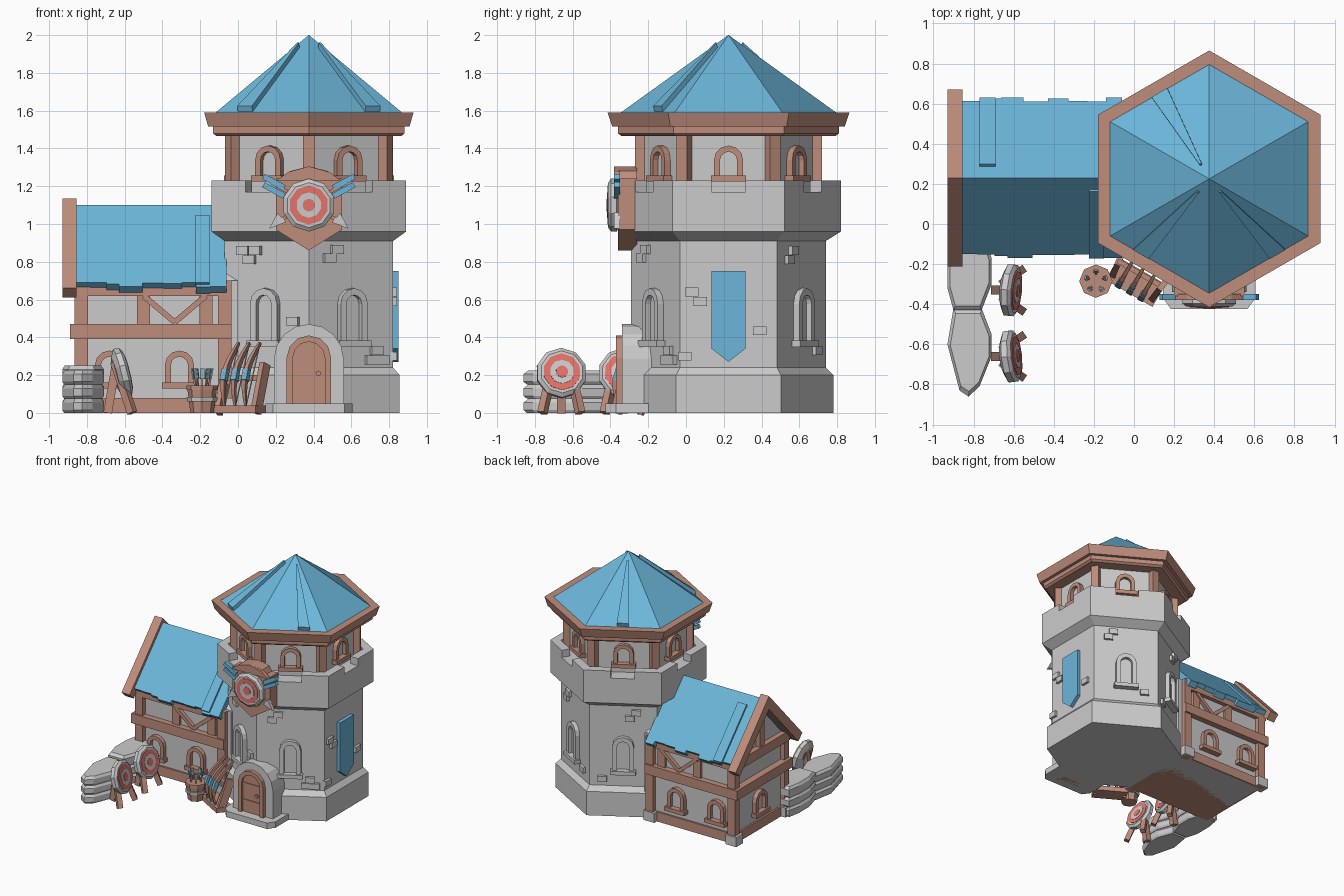
import bpy, bmesh, random
from math import sin, cos, pi, radians, sqrt
from mathutils import Vector, Matrix

if "Cube" in bpy.data.objects:
    bpy.data.objects.remove(bpy.data.objects["Cube"])

random.seed(4)

def material(name, r, g, b):
    m = bpy.data.materials.new(name)
    m.diffuse_color = (r, g, b, 1)
    m.use_nodes = True
    m.node_tree.nodes["Principled BSDF"].inputs["Base Color"].default_value = m.diffuse_color
    return m

WOOD = material("wood", .52, .27, .2)
BLUE = material("blue", .15, .47, .7)
WHITE = material("plaster", .8, .82, .8)
RED = material("red", .78, .17, .14)
C = Vector((.375, .225, 0))                      # tower centre
I = Matrix.Identity(4)

def frame(deg, o):
    """Local x = right seen from outside, y = up, z = outward."""
    a = radians(deg)
    cols = [(-sin(a), cos(a), 0, 0), (0, 0, 1, 0), (cos(a), sin(a), 0, 0), (*o, 1)]
    return Matrix(cols).transposed()

def face(deg, apothem):
    a = radians(deg)
    return frame(deg, C + Vector((cos(a), sin(a), 0)) * apothem)

def loft(name, rings, mat=None, M=I):
    bm = bmesh.new()
    vs = [[bm.verts.new(M @ Vector(p)) for p in r] for r in rings]
    n = len(rings[0])
    for a, b in zip(vs, vs[1:]):
        for i in range(n):
            bm.faces.new((a[i], a[(i + 1) % n], b[(i + 1) % n], b[i]))
    bm.faces.new(vs[0][::-1])
    bm.faces.new(vs[-1])
    bmesh.ops.recalc_face_normals(bm, faces=bm.faces)
    me = bpy.data.meshes.new(name)
    bm.to_mesh(me)
    bm.free()
    if mat:
        me.materials.append(mat)
    ob = bpy.data.objects.new(name, me)
    bpy.context.collection.objects.link(ob)
    return ob

def prism(name, prof, z0, z1, mat=None, M=I):
    return loft(name, [[(x, y, z) for x, y in prof] for z in (z0, z1)], mat, M)

def box(name, x0, x1, y0, y1, z0, z1, mat=None, M=I):
    return prism(name, [(x0, y0), (x1, y0), (x1, y1), (x0, y1)], z0, z1, mat, M)

def beam(name, p, q, w, mat=WOOD, M=I, d=None):
    p, q = M @ Vector(p), M @ Vector(q)
    T = Matrix.Translation(p) @ (q - p).to_track_quat('Z', 'Y').to_matrix().to_4x4()
    d = d or w
    return box(name, -w/2, w/2, -d/2, d/2, 0, (q - p).length, mat, T)

def ngon(r, n, z, start=90):
    return [(r * cos(radians(start) + 2*pi*i/n), r * sin(radians(start) + 2*pi*i/n), z) for i in range(n)]

def turned(name, prof, n, mat=None, M=I, start=90):
    return loft(name, [ngon(r, n, z, start) for z, r in prof], mat, M)

def arch(w, h, y0=0, n=6):
    r = w / 2
    arc = [(-r * cos(pi*i/n), h - r + r * sin(pi*i/n)) for i in range(n + 1)]
    return [(-r, y0)] + arc + [(r, y0)]

def arch_frame(name, w, h, t, z0, z1, mat, M):
    rings = [[(*o, z0), (*o, z1), (*i, z1), (*i, z0)] for o, i in zip(arch(w, h), arch(w - 2*t, h - t))]
    return loft(name, rings, mat, M)

def window(name, M, w, h, t, mat):
    arch_frame(name + "_frame", w, h, t, -.02, .035, mat, M)
    prism(name + "_pane", arch(w - t, h - t/2), -.02, .004, None, M)
    box(name + "_sill", -w/2 - .015, w/2 + .015, -.01, .022, -.02, .05, mat, M)

def target(name, M, r):
    turned(name + "_rim", [(-.035, r*.7), (-.015, r), (.015, r), (.03, r*.85)], 10, WHITE, M)
    for k, (s, m) in enumerate([(.74, RED), (.48, WHITE), (.24, RED)]):
        turned(f"{name}_ring_{k}", [(.02, r*s), (.034 + .003*k, r*s)], 10, m, M)

TC = Matrix.Translation(C)

# Tower body, base and door-side-flattened battlement
turned("tower_base", [(0, .555), (.2, .555), (.24, .515)], 6, None, TC)
turned("tower_body", [(.2, .515), (.95, .515)], 6, None, TC)
def clipped(R, z):
    d = max(R - .521, .001)
    p = ngon(R, 6, z)
    return p[:3] + [(-d*sqrt(3), d - R, z), (d*sqrt(3), d - R, z)] + p[4:]
loft("battlement", [clipped(R, z) for z, R in ((.91, .515), (.96, .595), (1.17, .595))], None, TC)
for k in range(6):
    a = pi/2 + k*pi/3
    P = Vector((cos(a), sin(a))) * .595
    Q = P * (.515/.595)
    e = [Vector((cos(a + s*2*pi/3), sin(a + s*2*pi/3))) for s in (-1, 1)]
    n = [Vector((cos(a + s*pi/6), sin(a + s*pi/6))) for s in (-1, 1)]
    corner = [P + e[0]*.148, P + e[1]*.148] if k == 3 else [P]
    ends = [P + v*.207 for v in e]
    prism(f"merlon_{k}", [ends[0]] + corner + [ends[1], ends[1] - n[1]*.07, Q, ends[0] - n[0]*.07], 1.16, 1.23, None, TC)

# Upper room with corner posts and windows
turned("upper_room", [(1.15, .462), (1.5, .462)], 6, WHITE, TC)
for k in range(6):
    M = face(30 + 60*k, .46)
    box(f"upper_post_{k}", -.032, .032, 1.16, 1.48, -.04, .035, WOOD, M)
    window(f"upper_window_{k}", face(60*k, .4) @ Matrix.Translation((0, 1.235, 0)), .155, .18, .032, WOOD)

# Eaves and tower roof
turned("eave_lower", [(1.465, .565), (1.48, .585), (1.515, .585)], 6, WOOD, TC)
turned("eave_upper", [(1.515, .615), (1.59, .64)], 6, WOOD, TC)
turned("tower_roof", [(1.585, .577), (2.0, .001)], 6, BLUE, TC)
for k, (deg, u) in enumerate([(-120, -.11), (-60, .11), (120, 0)]):
    M = face(deg, 0)
    def strip(t, w):
        r, z, c = .5*t, 2 - .41*t, u*t
        return [(c - w, z - .02, r), (c + w, z - .02, r), (c + w, z + .022, r + .012), (c - w, z + .022, r + .012)]
    loft(f"roof_strip_{k}", [strip(.15, .006), strip(.97, .045)], BLUE, M)

# Tower windows, loose bricks and banner
for deg in (60, 120, -60, -120):
    window(f"tower_window_{deg}", face(deg, .446) @ Matrix.Translation((0, .36, 0)), .165, .3, .036, None)
bricks = {-120: [(-.14, .86), (-.065, .86), (-.1, .81), (.165, .485)],
          -60: [(-.09, .865), (-.136, .82), (.15, .33), (.12, .28), (.19, .28)],
          0: [(-.195, .64), (-.15, .59), (.165, .435), (-.23, .3)],
          60: [(-.1, .86), (-.14, .81), (.15, .33)],
          120: [(.1, .86), (.05, .81), (-.16, .3)]}
for deg, spots in bricks.items():
    for k, (u, z) in enumerate(spots):
        box(f"brick_{deg}_{k}", u - .035, u + .035, z - .023, z + .023, -.02, .022, None, face(deg, .446))
prism("banner", [(-.09, .75), (-.09, .34), (0, .27), (.09, .34), (.09, .75)], -.02, .03, BLUE, face(0, .446))

# Door with stone arch and step
D = frame(-90, (.375, -.2, 0))
prism("door_stone_arch", arch(.37, .47, 0, 8), -.15, .14, None, D)
prism("door_step", [(-.23, -.1), (-.23, .17), (-.19, .225), (.19, .225), (.23, .17), (.23, -.1)], 0, .05, None,
      Matrix(((1, 0, 0, .375), (0, -1, 0, -.2), (0, 0, 1, 0), (0, 0, 0, 1))))
arch_frame("door_frame", .235, .41, .033, .1, .17, WOOD, D)
prism("door_panel", arch(.19, .385), .1, .15, WOOD, D)
for z in (.13, .27):
    box("door_strap", -.085, .085, z, z + .025, .14, .157, WOOD, D)
turned("door_knob", [(.14, .014), (.17, .014)], 8, WOOD, D @ Matrix.Translation((.05, .21, 0)))

# Shield plaque with target and crossed arrows
S = frame(-90, (.375, -.3, 1.1))
shield = [(-.175, .14), (-.175, -.13), (0, -.24), (.175, -.13), (.175, .14), (.12, .14), (.1, .18), (0, .205), (-.1, .18), (-.12, .14)]
prism("shield", shield, -.04, .06, WOOD, S)
prism("shield_crest", [(-.17, .13), (.17, .13), (.11, .175), (0, .205), (-.11, .175)], .05, .08, WOOD, S)
target("shield_target", S @ Matrix.Translation((0, 0, .082)), .14)
for s in (-1, 1):
    beam("crossed_arrow", (s*.2, .12, .065), (-s*.17, -.09, .065), .018, WOOD, S)
    for o in (-.022, .022):
        beam("crossed_fletching", (s*.24, .13 + o, .065), (s*.13, .07 + o, .065), .03, BLUE, S)
    prism("crossed_arrowhead", [(s*.21, -.125), (s*.12, -.09), (s*.15, -.06), (s*.165, -.04)], .05, .08, None, S)

# House walls, beams and posts
box("house_wall", -.83, .0, -.09, .55, 0, .7, WHITE)
X = frame(0, (0, 0, 0))
prism("gable_wall", [(-.09, .68), (.55, .68), (.23, 1.03)], -.83, 0, WHITE, X)
for name, x0, g, z0, z1 in [("floor_beam", -.845, .015, 0, .08), ("middle_beam", -.89, .05, .39, .47), ("top_beam", -.875, .035, .62, .7)]:
    box(name, x0, -.035, -.09 - g, .55 + g, z0, z1, WOOD)
for s in (-1, 1):
    y = .23 + s*.325
    for x in (-.83, -.07):
        box("house_post", x - .035, x + .035, y - .03, y + .03, 0, .65, WOOD)
        box("corner_stone", x - .055, x + .045, y - .045, y + .045, 0, .08)
    for x in (-.5, -.17):
        box("upper_stud", x - .035, x + .035, y - .015, y + .015, .46, .63, WOOD)
        beam("upper_brace", (x, y, .62), (-.335, y, .48), .05, WOOD, I, .03)
    for x in (-.68, -.31):
        window("house_window", frame(s*90, (x, .23 + s*.32, .14)), .155, .19, .032, WOOD)
window("side_window", frame(180, (-.83, .23, .14)), .155, .19, .032, WOOD)
beam("gable_post", (-.835, .23, .68), (-.835, .23, 1.02), .06)

# House roof: planks of uneven length, raised shingles, gable trim
def slab(name, s, t0, t1, lift, thick, x0, x1, mat):
    d, n = Vector((s*.681, -.732)), Vector((s*.732, .681))
    r = Vector((.23, 1.1 + lift))
    low = Vector((.23, r.y - thick/.681))
    a = r if t0 == 0 else r + d*t0
    b = low if t0 == 0 else a - n*thick
    e = r + d*t1
    prism(name, [a, e, e - n*thick, b], x0, x1, mat, X)
for s in (-1, 1):
    x = -.86
    while x < -.08:
        x1 = min(x + random.uniform(.06, .13), -.06)
        slab("roof_plank", s, 0, random.uniform(.555, .595), 0, .05, x, x1, BLUE)
        x = x1
    slab("gable_trim", s, 0, .648, .035, .075, -.93, -.855, WOOD)
slab("roof_shingle", -1, .1, .59, .022, .03, -.225, -.15, BLUE)
slab("roof_shingle", 1, .1, .59, .022, .03, -.77, -.69, BLUE)

# Stone fence of stacked slabs
far = [(-.87, -.83), (-.825, -.86), (-.77, -.81), (-.71, -.66), (-.71, -.55), (-.76, -.42), (-.9, -.42), (-.93, -.6)]
near = [(-.9, -.43), (-.76, -.43), (-.71, -.3), (-.71, -.17), (-.74, -.07), (-.91, -.06), (-.93, -.17), (-.93, -.32)]
for name, out, hs in (("far", far, (0, .075, .15, .225)), ("near", near, (0, .08, .16, .25))):
    c = sum((Vector(p) for p in out), Vector((0, 0))) / 8
    for k in range(3):
        z0, z1 = hs[k], hs[k + 1]
        rings = [[(*(c + (Vector(p) - c)*f), z) for p in out] for z, f in ((z0, .92), (z0 + .015, 1), (z1 - .02, 1), (z1, .88))]
        loft(f"fence_{name}_{k}", rings)

# Two standing targets on tripods
for y, yaw in ((-.33, -5), (-.66, 6)):
    T = frame(yaw, (-.615, y, .21)) @ Matrix.Rotation(radians(-14), 4, 'X')
    target("range_target", T, .135)
    for s in (-1, 1):
        beam("target_leg", (-.65, y + s*.04, .27), (-.56, y + s*.1, 0), .04)
    beam("target_back_leg", (-.64, y, .29), (-.69, y, 0), .045)

# Arrow barrel
B = Matrix.Translation((-.19, -.285, 0))
turned("barrel", [(0, .062), (.125, .078)], 8, WOOD, B)
turned("barrel_band", [(.06, .079), (.085, .082)], 8, None, B)
turned("barrel_rim", [(.12, .083), (.145, .083)], 8, WOOD, B)
for k in range(5):
    a = k * 2*pi/5 + .3
    p, q = Vector((.03*cos(a), .03*sin(a), .1)), Vector((.055*cos(a), .055*sin(a), .235))
    beam("barrel_arrow", p, q, .01, WOOD, B)
    beam("barrel_fletching", p.lerp(q, .6), q, .026, BLUE, B, .008)

# Bow rack leaning towards the tower
R = frame(-120, (.01, -.285, 0))
box("rack_base", -.135, .135, 0, .04, -.06, .07, WOOD, R)
box("rack_bar", -.13, .13, .17, .2, -.055, -.03, WOOD, R)
for s in (-1, 1):
    beam("rack_end", (s*.115, 0, .03), (s*.125, .26 if s > 0 else .16, -.05), .03, WOOD, R, .06)
for u in (-.065, 0, .065):
    rings = []
    for i in range(9):
        t = i/8
        y, z, w = .03 + .34*t, .05 - .15*t + .075*sin(pi*t), .006 + .006*sin(pi*t)
        rings.append([(u - w, y - w, z - w), (u + w, y - w, z - w), (u + w, y + w, z + w), (u - w, y + w, z + w)])
    loft("bow", rings, WOOD, R)
    beam("bow_string", (u, .03, .05), (u, .37, -.1), .005, WHITE, R)
    beam("bow_grip", (u, .17, .06), (u, .23, .038), .032, BLUE, R)
